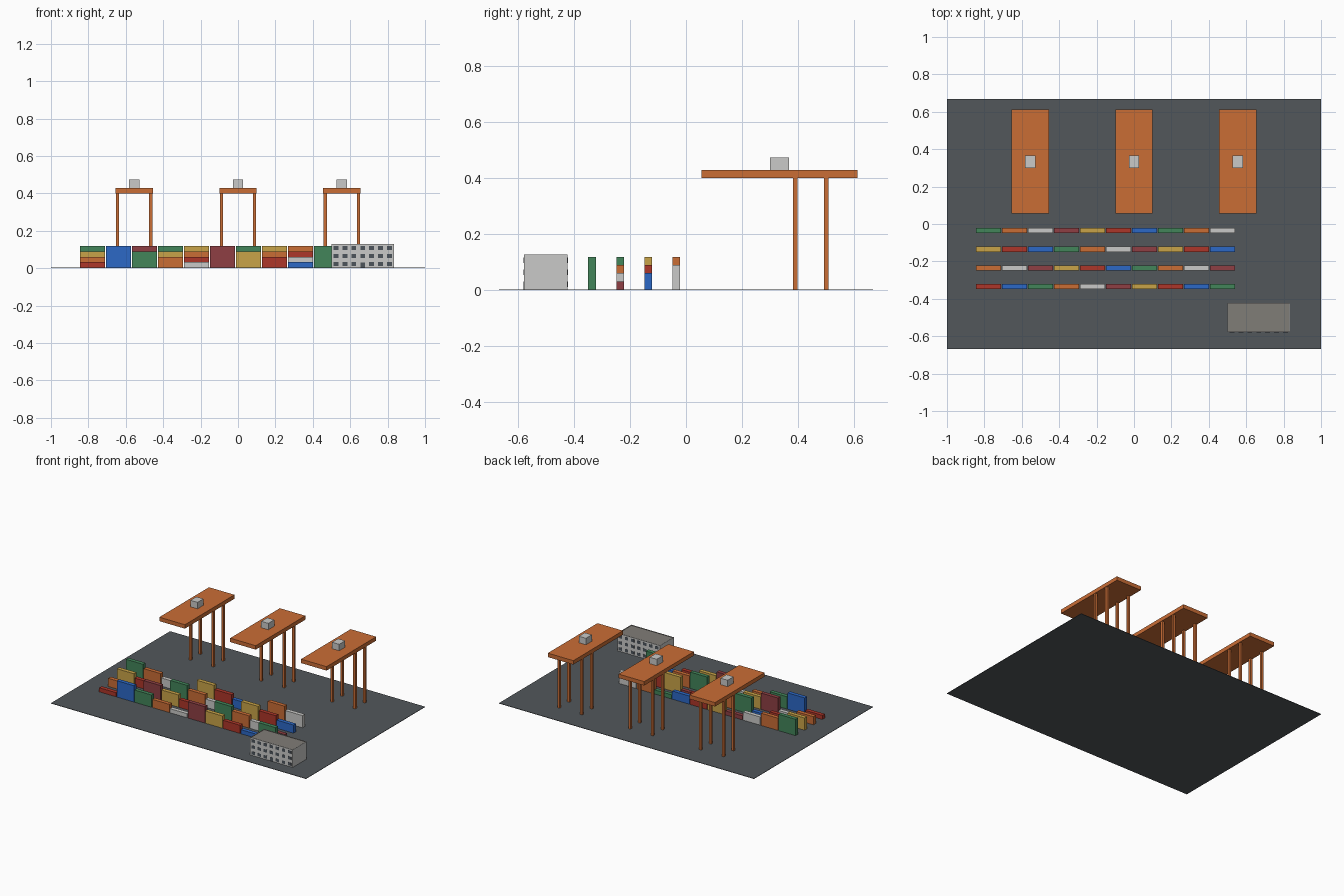
import bpy, bmesh
from mathutils import Matrix, Vector

if "Cube" in bpy.data.objects:
    bpy.data.objects.remove(bpy.data.objects["Cube"])


def material(name, hex_code):
    rgb = [int(hex_code[i:i + 2], 16) / 255 for i in (0, 2, 4)]
    lin = [c / 12.92 if c <= 0.04045 else ((c + 0.055) / 1.055) ** 2.4 for c in rgb]
    m = bpy.data.materials.new(name)
    m.diffuse_color = (*lin, 1)
    m.use_nodes = True
    m.node_tree.nodes["Principled BSDF"].inputs["Base Color"].default_value = m.diffuse_color
    return m


RED = material("red", "AE3629")
BLUE = material("blue", "2C68C6")
GREEN = material("green", "42855A")
ORANGE = material("orange", "CA6D35")
WHITE = material("light_grey", "CACAC8")
MAROON = material("maroon", "8E3F43")
YELLOW = material("yellow", "C9A448")
ASPHALT = material("asphalt", "52575B")
ROOF = material("roof_grey", "807D77")
GLASS = material("dark_glass", "4C535B")


def add_box(bm, x0, x1, y0, y1, z0, z1):
    size = Vector((x1 - x0, y1 - y0, z1 - z0))
    mid = Vector((x0 + x1, y0 + y1, z0 + z1)) / 2
    bmesh.ops.create_cube(bm, size=1,
                          matrix=Matrix.Translation(mid) @ Matrix.Diagonal((*size, 1)))


def finish(name, bm, *mats):
    me = bpy.data.meshes.new(name)
    bm.to_mesh(me)
    bm.free()
    for m in mats:
        me.materials.append(m)
    ob = bpy.data.objects.new(name, me)
    bpy.context.collection.objects.link(ob)
    return ob


def boxes(name, mat, *dims):
    bm = bmesh.new()
    for d in dims:
        add_box(bm, *d)
    return finish(name, bm, mat)


# Paved yard
GROUND = 0.003
boxes("yard_ground", ASPHALT, (-1, 1, -0.667, 0.667, 0, GROUND))

# Quay cranes: four legs, long deck, machinery cabin
for n, cx in enumerate((-0.5556, 0, 0.5556), 1):
    w = 0.0083
    legs = [(cx + sx * 0.0889 - w, cx + sx * 0.0889 + w, y - w, y + w, GROUND, 0.402)
            for sx in (-1, 1) for y in (0.3895, 0.4995)]
    boxes(f"crane_legs_{n}", ORANGE, *legs)
    boxes(f"crane_deck_{n}", ORANGE, (cx - 0.1, cx + 0.1, 0.0556, 0.6111, 0.4, 0.428))
    boxes(f"crane_cabin_{n}", WHITE,
          (cx - 0.0278, cx + 0.0278, 0.3, 0.3667, 0.428, 0.4735))

# Container stacks: colours and heights cycle along and across the rows
CYCLE = (RED, BLUE, GREEN, ORANGE, WHITE, MAROON, YELLOW)
for row in range(4):
    y = -0.3345 + 0.1 * row
    for col in range(10):
        x = -0.7778 + 0.1389 * col
        height = 0.0289 * (1 + (3 * col + row) % 4)
        boxes(f"container_stack_{row + 1}_{col + 1}", CYCLE[(col + 3 * row) % 7],
              (x - 0.0667, x + 0.0667, y - 0.0139, y + 0.0139, GROUND, GROUND + height))

# Office block with a sunken roof behind a low parapet
X0, X1, Y0, Y1, TOP = 0.5, 0.8333, -0.5778, -0.4222, 0.128
bm = bmesh.new()
add_box(bm, X0, X1, Y0, Y1, 0.0005, TOP)
roof = max(bm.faces, key=lambda f: f.calc_center_median().z)
bmesh.ops.inset_individual(bm, faces=[roof], thickness=0.005)
roof.material_index = 1
deck = bmesh.ops.extrude_discrete_faces(bm, faces=[roof])["faces"]
bmesh.ops.translate(bm, verts=deck[0].verts, vec=(0, 0, -0.003))
finish("office_block", bm, WHITE, ROOF)

# Windows on front and back, with a door in the middle of the front
PITCH, FLOOR = (X1 - X0) / 7, TOP / 3
for side, wall in (("front", Y0), ("back", Y1)):
    panes = []
    for floor in range(3):
        for col in range(7):
            if side == "front" and floor == 0 and col == 3:
                continue
            x, z = X0 + PITCH * (col + 0.5), FLOOR * (floor + 0.5)
            panes.append((x - 0.013, x + 0.013, wall - 0.001, wall + 0.001,
                          z - 0.0105, z + 0.0105))
    boxes(f"office_windows_{side}", GLASS, *panes)
mid = (X0 + X1) / 2
boxes("office_door", GLASS, (mid - 0.012, mid + 0.012, Y0 - 0.001, Y0 + 0.001, GROUND, 0.031))
